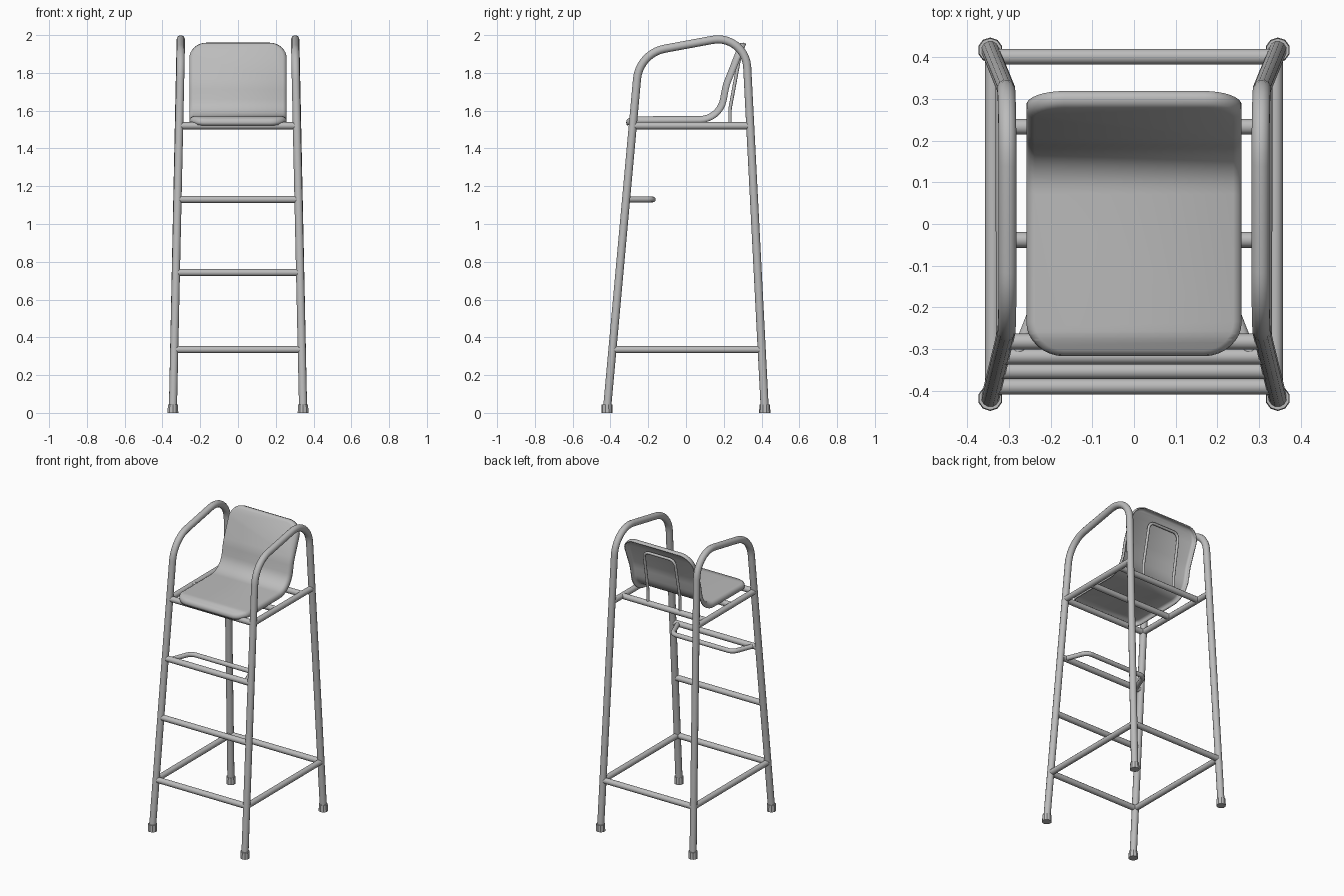
import bpy, bmesh, math
from mathutils import Vector

cube = bpy.data.objects.get("Cube")
if cube:
    bpy.data.objects.remove(cube, do_unlink=True)

grey = bpy.data.materials.new("plain_grey")
grey.use_nodes = True
colour = (0.5, 0.5, 0.5, 1)
grey.diffuse_color = colour
grey.node_tree.nodes["Principled BSDF"].inputs["Base Color"].default_value = colour


def fillet(points, radii, steps=8):
    """Round the inner corners of a polyline."""
    pts = [Vector(p) for p in points]
    out = [pts[0]]
    for a, b, c, r in zip(pts, pts[1:], pts[2:], radii):
        u, v = (a - b).normalized(), (c - b).normalized()
        half = u.angle(v) / 2
        centre = b + (u + v).normalized() * (r / math.sin(half))
        reach = r / math.tan(half)
        start = (b + u * reach - centre).normalized()
        end = (b + v * reach - centre).normalized()
        out += [centre + start.slerp(end, i / steps) * r for i in range(steps + 1)]
    return out + [pts[-1]]


def smooth(obj):
    bpy.ops.object.select_all(action='DESELECT')
    obj.select_set(True)
    bpy.context.view_layer.objects.active = obj
    bpy.ops.object.shade_smooth_by_angle(angle=math.radians(45))


def tube(name, points, radius):
    curve = bpy.data.curves.new(name, 'CURVE')
    curve.dimensions = '3D'
    curve.bevel_depth = radius
    curve.bevel_resolution = 4
    curve.use_fill_caps = True
    spline = curve.splines.new('POLY')
    spline.points.add(len(points) - 1)
    for sp, p in zip(spline.points, points):
        sp.co = (*p, 1)
    obj = bpy.data.objects.new(name, curve)
    bpy.context.collection.objects.link(obj)
    bpy.ops.object.select_all(action='DESELECT')
    obj.select_set(True)
    bpy.context.view_layer.objects.active = obj
    bpy.ops.object.convert(target='MESH')
    obj = bpy.context.view_layer.objects.active
    obj.data.materials.clear()
    obj.data.materials.append(grey)
    smooth(obj)


LEG, BAR = 0.022, 0.019
front_foot, front_top = Vector((0.345, -0.42, 0)), Vector((0.303, -0.247, 1.903))
rear_foot, rear_top = Vector((0.345, 0.418, 0)), Vector((0.303, 0.315, 2.007))


def leg_point(side, front, z):
    a, b = (front_foot, front_top) if front else (rear_foot, rear_top)
    p = a.lerp(b, z / b.z)
    return Vector((p.x * side, p.y, z))


# Side frames: front leg, armrest and rear leg in one bent tube, with foot caps
for side, label in ((1, "left"), (-1, "right")):
    path = [leg_point(side, True, 0.01), leg_point(side, True, front_top.z),
            leg_point(side, False, rear_top.z), leg_point(side, False, 0.01)]
    tube(label + "_side_frame", fillet(path, (0.18, 0.155), 10), LEG)
    for front, place in ((True, "front"), (False, "rear")):
        bpy.ops.mesh.primitive_cone_add(vertices=10, radius1=0.03, radius2=0.028, depth=0.045,
                                        location=leg_point(side, front, 0.0225))
        cap = bpy.context.object
        cap.name = f"{label}_{place}_foot_cap"
        cap.data.materials.append(grey)
    for z, place in ((0.335, "lower"), (1.52, "seat")):
        tube(f"{label}_{place}_side_bar",
             [leg_point(side, True, z), leg_point(side, False, z)], BAR)

# Ladder rungs across the front and the low rear bar
for i, z in enumerate((0.335, 0.743, 1.13, 1.52)):
    tube(f"front_rung_{i + 1}", [leg_point(-1, True, z), leg_point(1, True, z)], BAR)
tube("rear_bar", [leg_point(-1, False, 0.335), leg_point(1, False, 0.335)], BAR)

# Cross bars under the seat
for name, y in (("front_seat_support", -0.038), ("rear_seat_support", 0.233)):
    tube(name, [(-0.308, y, 1.52), (0.308, y, 1.52)], BAR)

# Footrest loop behind the third rung
tube("footrest_loop", fillet([(-0.28, -0.315, 1.13), (-0.225, -0.175, 1.13),
                              (0.225, -0.175, 1.13), (0.28, -0.315, 1.13)],
                             (0.05, 0.05)), 0.015)

# Thin bracket behind the backrest
tube("backrest_bracket", fillet(
    [(-0.12, 0.233, 1.52), (-0.12, 0.233, 1.61), (-0.115, 0.285, 1.89),
     (0.115, 0.285, 1.89), (0.12, 0.233, 1.61), (0.12, 0.233, 1.52)],
    (0.1, 0.04, 0.04, 0.1)), 0.009)

# Seat shell: flat rounded panel with a rolled rim, bent along a side profile
profile = fillet([(0, -0.322, 1.556), (0, -0.27, 1.57), (0, 0.163, 1.572),
                  (0, 0.195, 1.74), (0, 0.285, 1.967)], (0.1, 0.11, 0.3))
lengths = [0.0]
for a, b in zip(profile, profile[1:]):
    lengths.append(lengths[-1] + (b - a).length)
total = lengths[-1]


def along(s):
    s = min(max(s, 0), total)
    for i in range(len(profile) - 1):
        if s <= lengths[i + 1]:
            span = max(lengths[i + 1] - lengths[i], 1e-6)
            return profile[i].lerp(profile[i + 1], (s - lengths[i]) / span)
    return profile[-1]


def bend(co):
    t = (along(co.y + 0.012) - along(co.y - 0.012)).normalized()
    p = along(co.y)
    return Vector((co.x, p.y - t.z * co.z, p.z + t.y * co.z))


bm = bmesh.new()
half_width, corner = 0.258, 0.09
rings = []
for inset, h in ((0, -0.036), (0, -0.02), (0.006, -0.007), (0.02, 0)):
    ring = []
    for k, (sx, top) in enumerate(((1, 1), (-1, 1), (-1, 0), (1, 0))):
        cx = sx * (half_width - corner)
        cy = total - corner if top else corner
        for j in range(9):
            a = math.pi / 2 * (k + j / 8)
            r = corner - inset
            ring.append(bm.verts.new((cx + r * math.cos(a), cy + r * math.sin(a), h)))
    rings.append(ring)
for outer, inner in zip(rings, rings[1:]):
    for i in range(len(outer)):
        j = (i + 1) % len(outer)
        bm.faces.new((outer[i], outer[j], inner[j], inner[i]))
bm.faces.new(rings[-1])
for s in lengths[1:-1]:
    bmesh.ops.bisect_plane(bm, geom=bm.verts[:] + bm.edges[:] + bm.faces[:], dist=1e-5,
                           plane_co=(0, s, 0), plane_no=(0, 1, 0))
for v in bm.verts:
    v.co = bend(v.co)
mesh = bpy.data.meshes.new("seat_shell")
bm.to_mesh(mesh)
bm.free()
mesh.materials.append(grey)
seat = bpy.data.objects.new("seat_shell", mesh)
bpy.context.collection.objects.link(seat)
smooth(seat)
thick = seat.modifiers.new("thickness", 'SOLIDIFY')
thick.thickness = 0.007
thick.offset = -1
